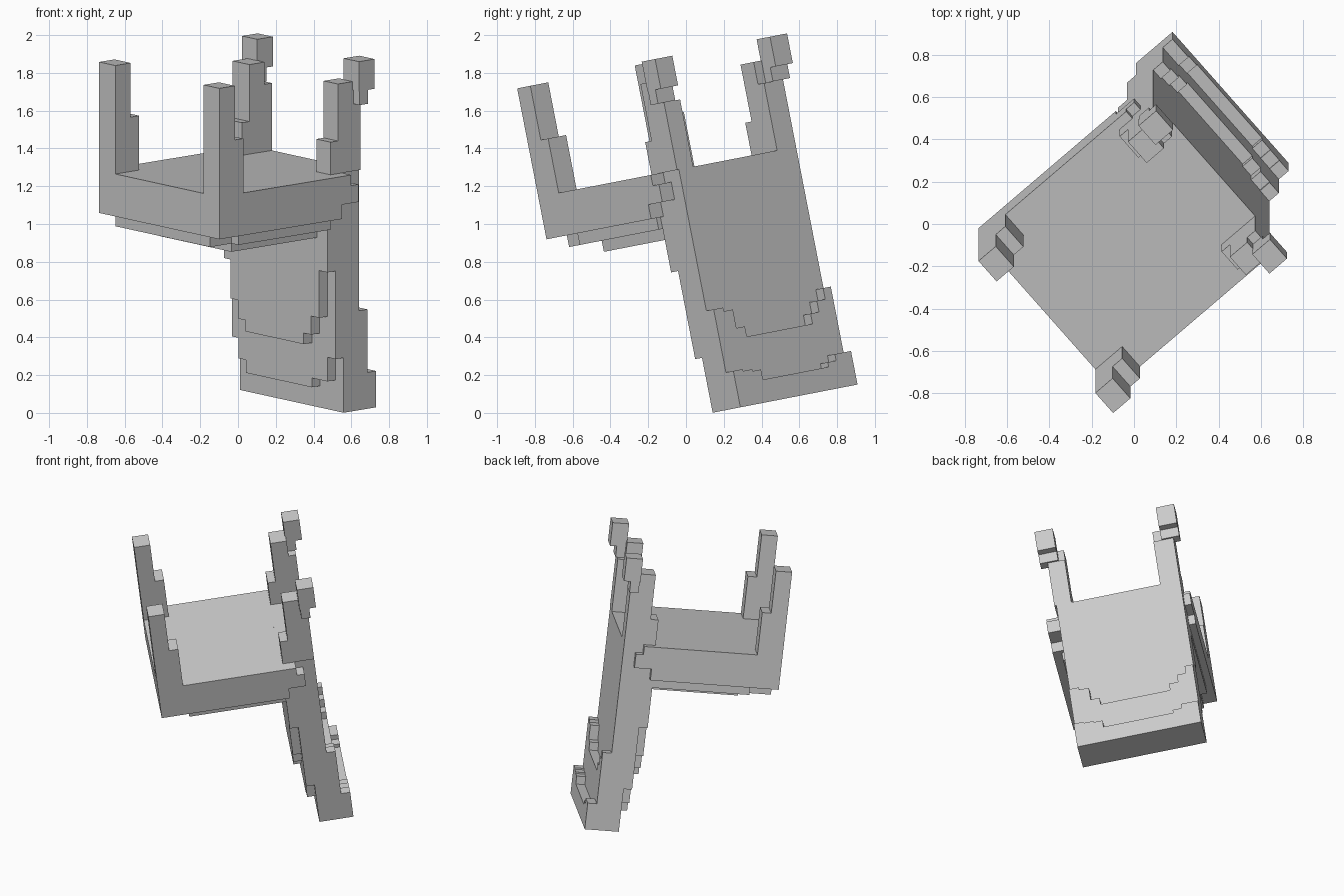
import bpy, bmesh, math
from mathutils import Matrix

if "Cube" in bpy.data.objects:
    bpy.data.objects.remove(bpy.data.objects["Cube"])

# Upended chair: turned about its own axis, then tipped
POSE = Matrix.Rotation(math.radians(11), 4, 'X') @ Matrix.Rotation(math.radians(41), 4, 'Z')


def stepped(name, boxes):
    """Union of axis-aligned boxes (x0,x1,y0,y1,z0,z1), keeping outer faces only."""
    grid = [sorted({round(v, 4) for b in boxes for v in b[2 * k:2 * k + 2]}) for k in range(3)]
    cells = set()
    for b in boxes:
        r = [range(grid[k].index(round(b[2 * k], 4)), grid[k].index(round(b[2 * k + 1], 4)))
             for k in range(3)]
        cells |= {(i, j, l) for i in r[0] for j in r[1] for l in r[2]}
    bm, verts = bmesh.new(), {}

    def vert(c):
        if c not in verts:
            verts[c] = bm.verts.new([grid[k][c[k]] for k in range(3)])
        return verts[c]

    for c in cells:
        for k in range(3):
            for side in (0, 1):
                n = list(c)
                n[k] += 2 * side - 1
                if tuple(n) in cells:
                    continue
                a, b = (k + 1) % 3, (k + 2) % 3
                loop = []
                for da, db in ((0, 0), (1, 0), (1, 1), (0, 1)):
                    p = list(c)
                    p[k] += side
                    p[a] += da
                    p[b] += db
                    loop.append(vert(tuple(p)))
                bm.faces.new(loop if side else loop[::-1])
    bmesh.ops.dissolve_limit(bm, angle_limit=0.01, verts=bm.verts[:], edges=bm.edges[:])
    bm.transform(POSE)
    me = bpy.data.meshes.new(name)
    bm.to_mesh(me)
    bm.free()
    ob = bpy.data.objects.new(name, me)
    bpy.context.collection.objects.link(ob)
    return ob


BASE, TOP = -0.026, 1.272     # backrest end, underside of the seat
LOW = 1.043

# Seat slab with a shallow stepped cushion hanging below it
stepped("seat", [
    (-0.435, 0.40, -0.35, 0.62, LOW, TOP),
    (0.40, 0.425, -0.35, -0.262, LOW, TOP), (0.40, 0.425, 0.575, 0.62, LOW, TOP),
    (0.425, 0.49, -0.35, -0.262, 1.12, TOP), (0.425, 0.49, 0.575, 0.62, 1.12, TOP),
    (0.49, 0.54, -0.35, -0.262, 1.12, 1.215), (0.49, 0.54, 0.575, 0.62, 1.12, 1.215),
    (-0.40, 0.40, -0.235, 0.53, 0.98, LOW),
    (-0.25, 0.40, -0.29, 0.575, 0.98, LOW),
    (-0.20, 0.40, -0.176, 0.40, 0.92, 0.98),
])

# Curved, reclined backrest: columns of (y0, y1, front steps, back steps)
columns = [
    (-0.262, -0.195, 0.27, 0.745, 0.17, 0.51),
    (-0.195, -0.13, 0.14, 0.49, 0.16, 0.49),
    (-0.13, -0.07, 0.14, 0.39, 0.15, 0.39),
    (-0.07, 0.40, 0.09, 0.33, 0.095, 0.335),
    (0.40, 0.46, 0.09, 0.39, 0.12, 0.39),
    (0.46, 0.52, 0.16, 0.49, 0.155, 0.45),
    (0.52, 0.575, 0.27, 0.70, 0.155, 0.51),
]
back = []
for y0, y1, f1, f2, b1, b2 in columns:
    for x0, x1, z0, z1 in ((0.40, 0.457, f2, TOP), (0.457, 0.513, f1, TOP),
                           (0.513, 0.62, BASE, TOP), (0.62, 0.68, BASE, b2),
                           (0.68, 0.741, BASE, b1)):
        back.append((x0, x1, y0, y1, z0, z1))
stepped("backrest", back)

# Front legs, thicker near the seat
for name, y0, y1 in (("front_leg_right", -0.35, -0.222), ("front_leg_left", 0.49, 0.62)):
    stepped(name, [(-0.435, -0.327, y0, y1, TOP, 1.857),
                   (-0.327, -0.267, y0, y1, TOP, 1.565)])

# Rear legs, splaying backward and outward in steps
for name, y0, y1, o0, o1 in (("rear_leg_right", -0.275, -0.16, -0.326, -0.203),
                             ("rear_leg_left", 0.44, 0.575, 0.495, 0.617)):
    stepped(name, [(0.41, 0.62, y0, y1, TOP, 1.448),
                   (0.462, 0.62, y0, y1, 1.448, 1.635),
                   (0.462, 0.57, y0, y1, 1.635, 1.755),
                   (0.57, 0.63, o0, o1, 1.635, 1.71),
                   (0.565, 0.675, o0, o1, 1.71, 1.87)])
